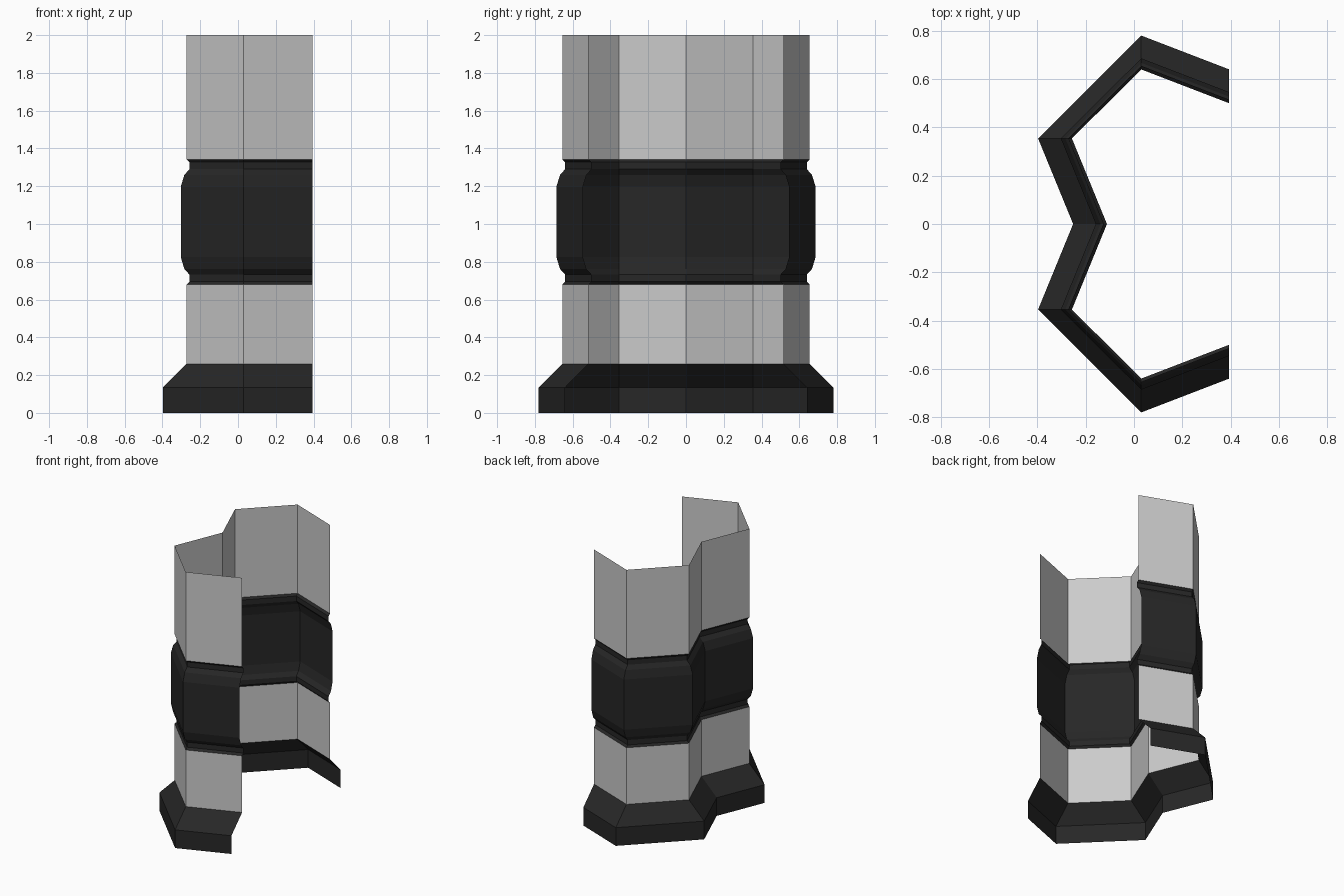
import bpy

if "Cube" in bpy.data.objects:
    bpy.data.objects.remove(bpy.data.objects["Cube"])

# Plan path of the plain wall, with the direction each corner moves when the profile flares
HALF = [((0.394, 0.515), (0, 1)), ((0.03, 0.655), (0, 1)), ((-0.272, 0.354), (-1, 0))]
PATH = (HALF + [((-0.127, 0.0), (-1, 0))] +
        [((x, -y), (dx, -dy)) for (x, y), (dx, dy) in reversed(HALF)])

black = bpy.data.materials.new("black")
black.diffuse_color = (0.02, 0.02, 0.02, 1)
black.use_nodes = True
black.node_tree.nodes["Principled BSDF"].inputs["Base Color"].default_value = black.diffuse_color


def sweep(name, profile, mat=None):
    """Sheet made by running an (offset, height) profile along the plan path."""
    n = len(PATH)
    verts = [(x + dx * d, y + dy * d, z)
             for d, z in profile for (x, y), (dx, dy) in PATH]
    faces = [(j * n + i, j * n + i + 1, (j + 1) * n + i + 1, (j + 1) * n + i)
             for j in range(len(profile) - 1) for i in range(n - 1)]
    mesh = bpy.data.meshes.new(name)
    mesh.from_pydata(verts, [], faces)
    if mat:
        mesh.materials.append(mat)
    obj = bpy.data.objects.new(name, mesh)
    bpy.context.collection.objects.link(obj)
    return obj


# Flared foot
sweep("base_skirting", [(0.125, 0), (0.125, 0.135), (0, 0.26)], black)

# Plain walls below and above the band
sweep("lower_wall", [(0, 0.26), (0, 0.68)])
sweep("upper_wall", [(0, 1.342), (0, 2.0)])

# Rounded middle band with a groove at each edge, mirrored about its mid height
MID = 1.011
lower = [(0, 0.68), (-0.015, 0.695), (-0.015, 0.732), (0.012, 0.762), (0.031, 0.825)]
sweep("middle_band", lower + [(d, 2 * MID - z) for d, z in reversed(lower)], black)
